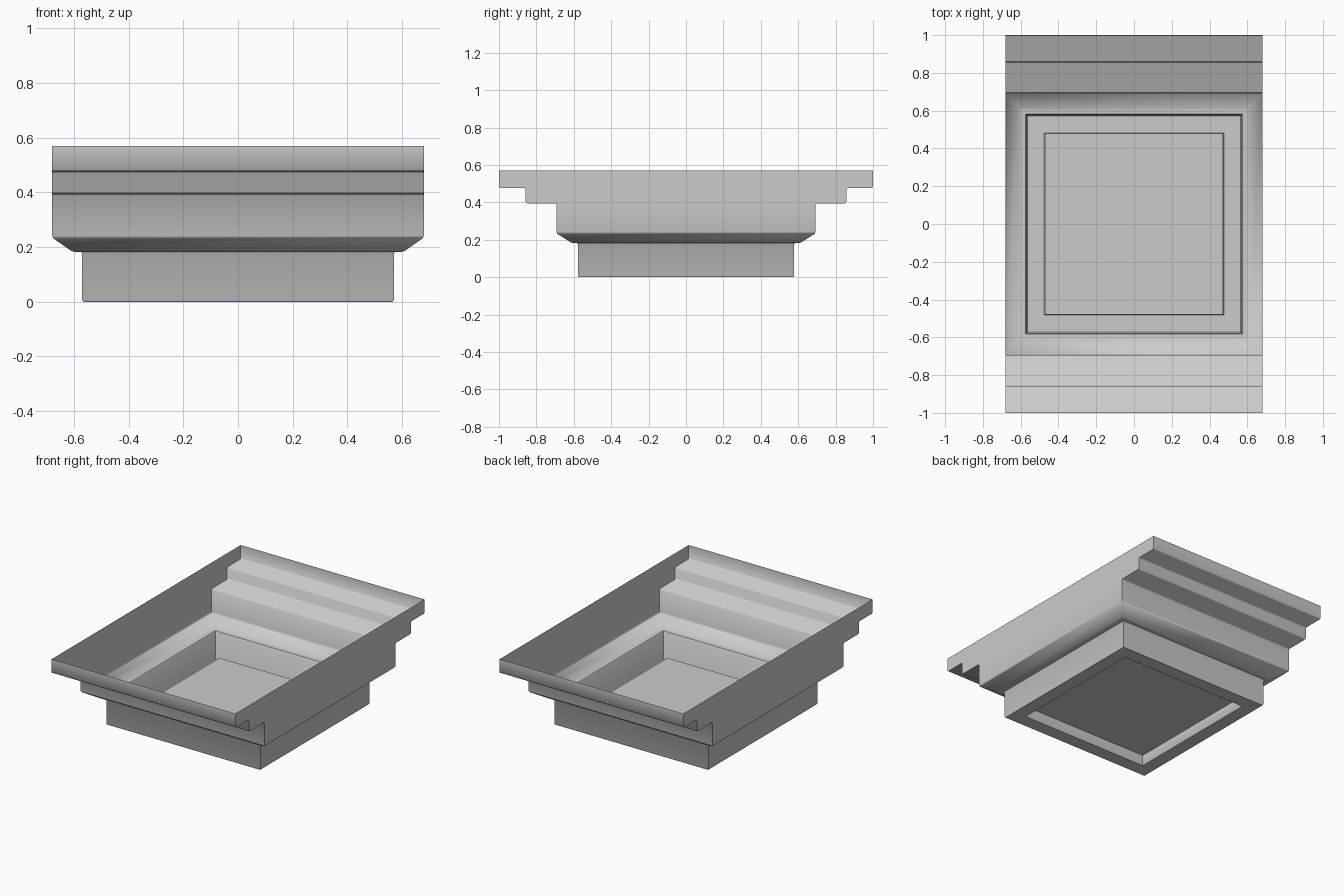
import bpy, bmesh, math
from mathutils import Vector

cube = bpy.data.objects.get("Cube")
if cube:
    bpy.data.objects.remove(cube, do_unlink=True)

stone = bpy.data.materials.new("plain grey")
stone.use_nodes = True
grey = (0.6, 0.6, 0.6, 1)
stone.diffuse_color = grey
stone.node_tree.nodes["Principled BSDF"].inputs["Base Color"].default_value = grey

# Half width, half depth and height of each rim, from the top down
profile = [Vector(p) for p in (
    (0.68, 1.0, 0.57),
    (0.68, 1.0, 0.477), (0.68, 0.857, 0.477),      # upper step
    (0.68, 0.857, 0.395), (0.68, 0.693, 0.395),    # lower step
    (0.68, 0.693, 0.235), (0.605, 0.61, 0.183),    # sloped shoulder
    (0.57, 0.578, 0.183), (0.57, 0.578, 0.0),      # foot
    (0.472, 0.478, 0.0), (0.472, 0.478, 0.07),     # recess underneath
)]


def soften(points, size):
    """Cut every inner corner of the profile with a small chamfer."""
    out = [points[0]]
    for before, here, after in zip(points, points[1:], points[2:]):
        out.append(here + (before - here).normalized() * size)
        out.append(here + (after - here).normalized() * size)
    return out + [points[-1]]


def rim(bm, p):
    corners = ((-1, -1), (1, -1), (1, 1), (-1, 1))
    return [bm.verts.new((sx * p.x, sy * p.y, p.z)) for sx, sy in corners]


# Thin open shell: stacked rectangular rims joined by walls
bm = bmesh.new()
rims = [rim(bm, p) for p in soften(profile, 0.007)]
for upper, lower in zip(rims, rims[1:]):
    for i in range(4):
        j = (i + 1) % 4
        wall = bm.faces.new((lower[i], lower[j], upper[j], upper[i]))
        if wall.calc_area() < 1e-6:    # the steps have no tread on the sides
            bm.faces.remove(wall)

# Raised floor panel
bm.faces.new(rims[-1][::-1])

mesh = bpy.data.meshes.new("stepped_tray")
bm.to_mesh(mesh)
bm.free()
mesh.materials.append(stone)
tray = bpy.data.objects.new("stepped_tray", mesh)
bpy.context.collection.objects.link(tray)

bpy.context.view_layer.objects.active = tray
tray.select_set(True)
bpy.ops.object.shade_smooth_by_angle(angle=math.radians(50))
